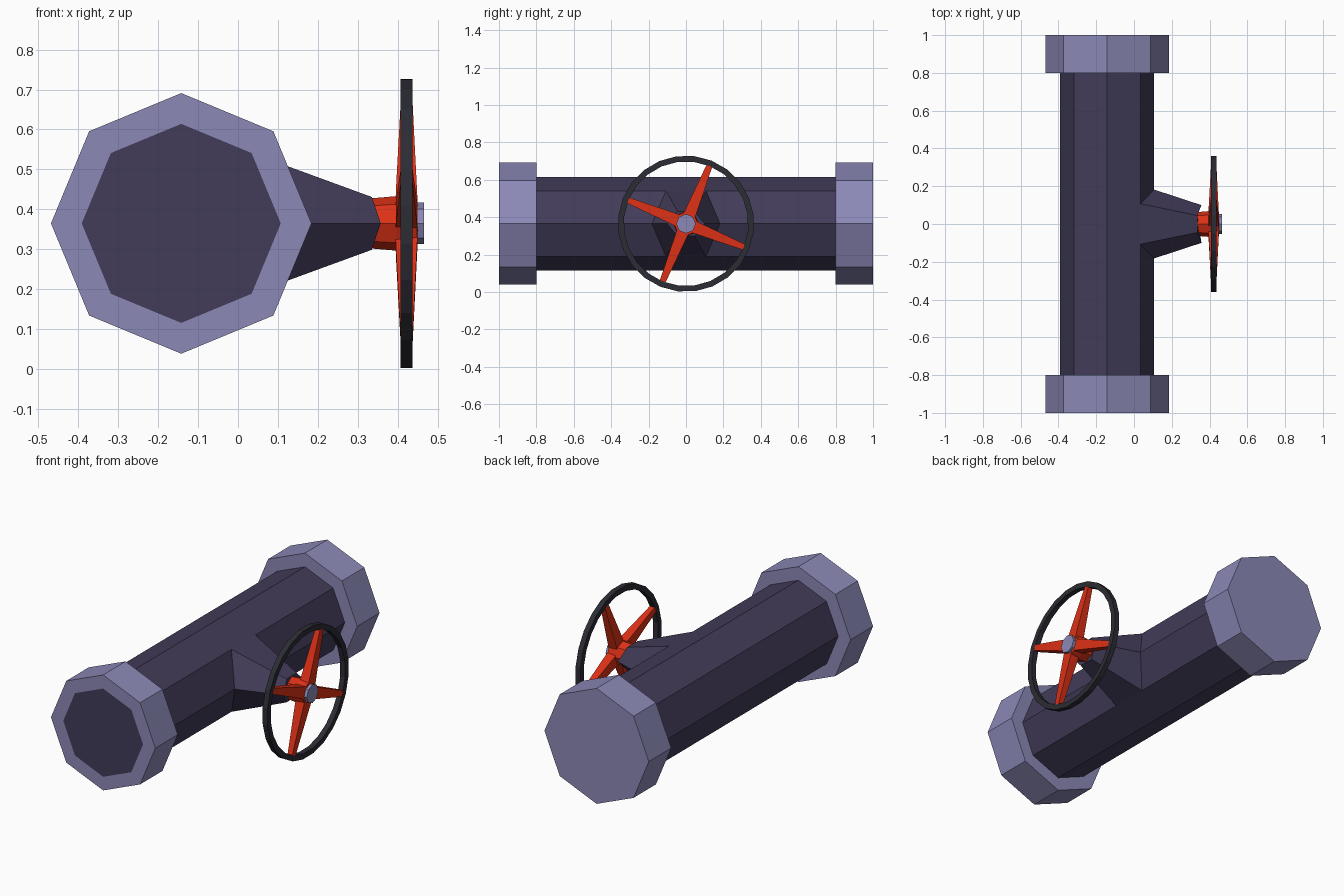
import bpy, bmesh
from math import pi, cos, sin, radians
from mathutils import Vector, Matrix

if "Cube" in bpy.data.objects:
    bpy.data.objects.remove(bpy.data.objects["Cube"])

CZ = 0.365           # height of pipe and wheel axis
PX = -0.142          # pipe axis in x


def material(name, r, g, b):
    m = bpy.data.materials.new(name)
    m.diffuse_color = (r, g, b, 1)
    m.use_nodes = True
    m.node_tree.nodes["Principled BSDF"].inputs["Base Color"].default_value = m.diffuse_color
    return m


PIPE = material("dark_pipe", 0.055, 0.045, 0.10)
FLANGE = material("pale_metal", 0.26, 0.25, 0.47)
RED = material("red_paint", 0.72, 0.03, 0.008)
RUBBER = material("black_rubber", 0.025, 0.025, 0.035)


def loft(name, rings, mats, closed=False):
    """Join point rings with quads; cap both ends unless closed into a loop."""
    bm = bmesh.new()
    vs = [[bm.verts.new(p) for p in ring] for ring in rings]
    n = len(rings[0])
    for i in range(len(vs) if closed else len(vs) - 1):
        a, b = vs[i], vs[(i + 1) % len(vs)]
        for k in range(n):
            bm.faces.new((a[k], a[(k + 1) % n], b[(k + 1) % n], b[k]))
    if not closed:
        bm.faces.new(vs[0])
        bm.faces.new(vs[-1])
    bmesh.ops.recalc_face_normals(bm, faces=bm.faces)
    me = bpy.data.meshes.new(name)
    bm.to_mesh(me)
    bm.free()
    for m in mats:
        me.materials.append(m)
    ob = bpy.data.objects.new(name, me)
    bpy.context.collection.objects.link(ob)
    return ob


def ring_y(r, y, n=8):
    return [(PX + r * cos(2 * pi * k / n), y, CZ + r * sin(2 * pi * k / n)) for k in range(n)]


def ring_x(r, x, n=8, turn=0.0):
    return [(x, r * cos(2 * pi * k / n + turn), CZ + r * sin(2 * pi * k / n + turn)) for k in range(n)]


# main octagonal pipe and end flanges
R_PIPE, R_FLANGE = 0.249, 0.326
loft("pipe", [ring_y(R_PIPE, -0.82), ring_y(R_PIPE, 0.82)], [PIPE])
loft("back_flange", [ring_y(R_FLANGE, 0.8), ring_y(R_FLANGE, 1.0)], [FLANGE])
front = loft("front_flange", [ring_y(R_PIPE, -1.0), ring_y(R_FLANGE, -1.0),
                              ring_y(R_FLANGE, -0.8)], [FLANGE, PIPE])
# dark pipe mouth, flush with the front flange
for f in front.data.polygons:
    if len(f.vertices) == 8 and f.center.y < -0.9:
        f.material_index = 1


# six-sided tapering branch, following the pipe edges at its base
def branch_ring(x_mid, y_mid, x_side, y_side, dz):
    return [(x_mid, y_mid, CZ), (x_side, y_side, CZ + dz), (x_side, -y_side, CZ + dz),
            (x_mid, -y_mid, CZ), (x_side, -y_side, CZ - dz), (x_side, y_side, CZ - dz)]


c45 = R_PIPE * cos(pi / 4)
loft("valve_branch", [branch_ring(PX + R_PIPE, 0.182, PX + c45, 0.107, c45),
                      branch_ring(0.357, 0.10, 0.335, 0.045, 0.066)], [PIPE])

# wheel hub and its nut
TURN = radians(68)
loft("wheel_hub", [ring_x(0.062, 0.325, 8, TURN + pi / 8), ring_x(0.068, 0.395, 8, TURN + pi / 8),
                   ring_x(0.064, 0.448, 8, TURN + pi / 8)], [RED])
loft("hub_nut", [ring_x(0.052, 0.44, 8, TURN + pi / 8), ring_x(0.052, 0.466, 8, TURN + pi / 8)], [FLANGE])


# four tapering spokes
def spoke_ring(d, half, x0, x1, ang):
    rot = Matrix.Rotation(ang, 3, 'X')
    return [rot @ Vector((x, d, w)) + Vector((0, 0, CZ))
            for x, w in ((x0, -half), (x1, -half), (x1, half), (x0, half))]


for i in range(4):
    a = TURN + i * pi / 2
    loft(f"spoke_{i + 1}", [spoke_ring(0.03, 0.034, 0.394, 0.450, a),
                            spoke_ring(0.075, 0.031, 0.395, 0.448, a),
                            spoke_ring(0.338, 0.016, 0.408, 0.436, a)], [RED])

# hand wheel rim with a square section
N = 24
rim = []
for k in range(N):
    a = 2 * pi * k / N + TURN
    rim.append([(x, r * cos(a), CZ + r * sin(a))
                for x, r in ((0.407, 0.333), (0.437, 0.333), (0.437, 0.364), (0.407, 0.364))])
loft("wheel_rim", rim, [RUBBER], closed=True)
